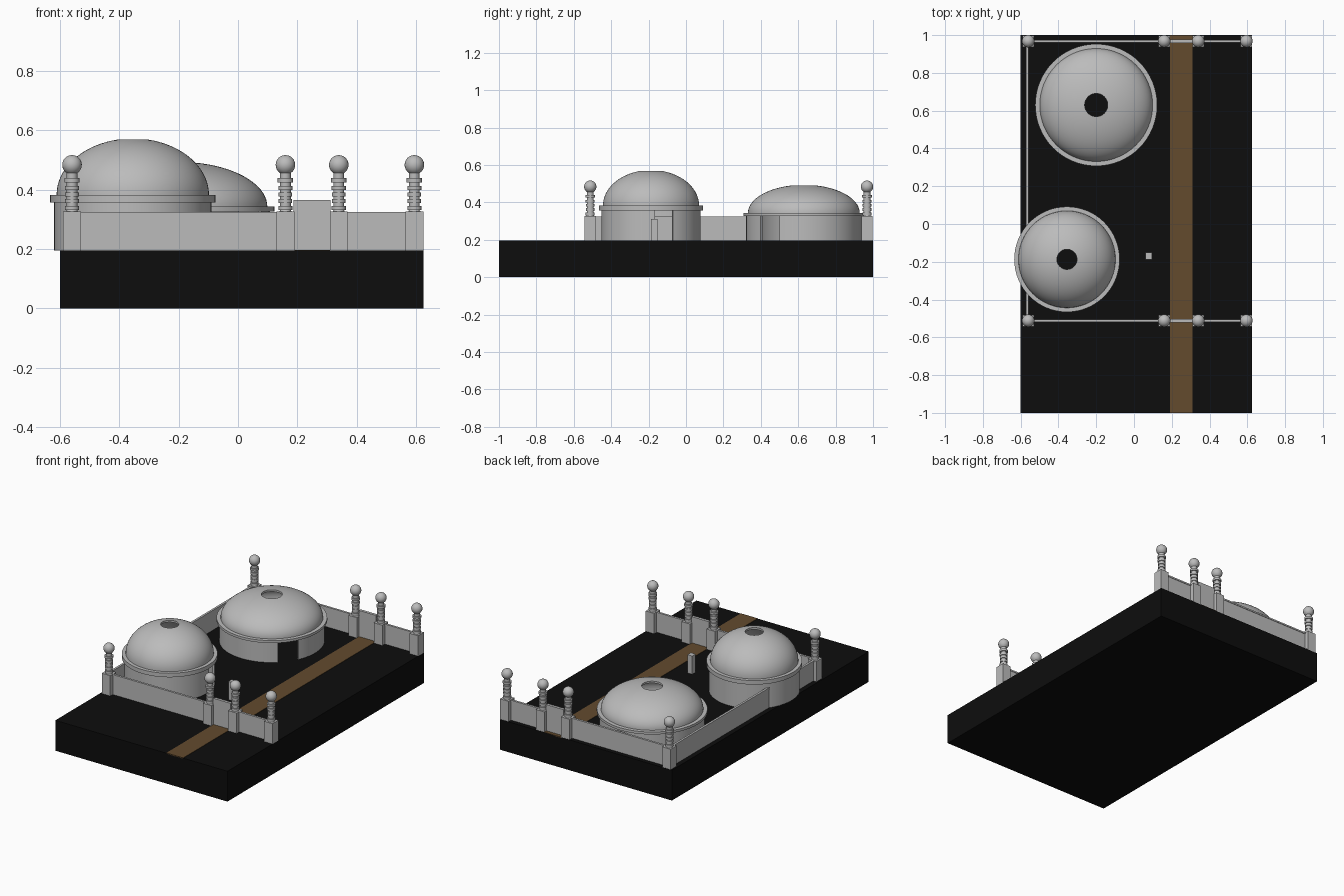
import bpy, bmesh, math
from math import sin, cos, pi, radians

if "Cube" in bpy.data.objects:
    bpy.data.objects.remove(bpy.data.objects["Cube"])


def material(name, rgb):
    m = bpy.data.materials.new(name)
    m.diffuse_color = (*rgb, 1)
    m.use_nodes = True
    m.node_tree.nodes["Principled BSDF"].inputs["Base Color"].default_value = m.diffuse_color
    return m


STONE = material("grey_stone", (0.5, 0.5, 0.5))
EARTH = material("black_ground", (0.004, 0.004, 0.004))
DIRT = material("brown_path", (0.125, 0.07, 0.027))
G = 0.195            # ground level
WALL_TOP = 0.326


def finish(bm, name, mat, smooth=False):
    bmesh.ops.remove_doubles(bm, verts=bm.verts, dist=1e-5)
    bmesh.ops.recalc_face_normals(bm, faces=bm.faces)
    me = bpy.data.meshes.new(name)
    bm.to_mesh(me)
    bm.free()
    me.materials.append(mat)
    ob = bpy.data.objects.new(name, me)
    bpy.context.collection.objects.link(ob)
    if smooth:
        bpy.ops.object.select_all(action='DESELECT')
        ob.select_set(True)
        bpy.context.view_layer.objects.active = ob
        bpy.ops.object.shade_smooth_by_angle(angle=radians(30))
    return ob


def box(name, x0, x1, y0, y1, z0, z1, mat=STONE):
    bm = bmesh.new()
    bmesh.ops.create_cube(bm, size=1)
    for v in bm.verts:
        v.co = ((x0 + x1) / 2 + v.co.x * (x1 - x0),
                (y0 + y1) / 2 + v.co.y * (y1 - y0),
                (z0 + z1) / 2 + v.co.z * (z1 - z0))
    return finish(bm, name, mat)


def lathe(name, profile, cx, cy, a0=0.0, a1=360.0, seg=64):
    """Turn a closed (radius, height) outline; a partial turn gets end caps."""
    bm = bmesh.new()
    full = abs(a1 - a0 - 360) < 1e-6
    rings = []
    for i in range(seg if full else seg + 1):
        a = radians(a0 + (a1 - a0) * i / seg)
        rings.append([bm.verts.new((r * cos(a), r * sin(a), z)) for r, z in profile])
    n = len(profile)
    for i in range(seg):
        p, q = rings[i], rings[(i + 1) % len(rings)]
        for j in range(n):
            k = (j + 1) % n
            bm.faces.new((p[j], q[j], q[k], p[k]))
    if not full:
        bm.faces.new(rings[0])
        bm.faces.new(rings[-1])
    ob = finish(bm, name, STONE, True)
    ob.location = (cx, cy, 0)
    return ob


def hut(name, cx, cy, r_drum, r_flange, r_dome, r_hole, zf0, zf1, ztop, door0, door1):
    t = 0.012
    # round wall with a doorway gap reaching up to the flange
    lathe(name + "_drum", [(r_drum - t, G), (r_drum, G), (r_drum, zf0), (r_drum - t, zf0)],
          cx, cy, door1, door0 + 360)
    # projecting ring
    lathe(name + "_flange", [(r_dome - t, zf0), (r_flange, zf0), (r_flange, zf1), (r_dome - t, zf1)], cx, cy)
    # hollow dome open at the crown
    end = math.acos(r_hole / r_dome)
    h = (ztop - zf1) / sin(end)
    steps = 18
    outer = [(r_dome * cos(end * i / steps), zf1 + h * sin(end * i / steps)) for i in range(steps + 1)]
    e2 = math.acos(r_hole / (r_dome - t))
    inner = [((r_dome - t) * cos(e2 * i / steps), zf1 + (h - t) * sin(e2 * i / steps))
             for i in range(steps, -1, -1)]
    lathe(name + "_dome", outer + inner, cx, cy)


# ground slab and path
box("ground", -0.6, 0.625, -1, 1, 0, G, EARTH)
box("path", 0.19, 0.31, -1, 1, G - 0.004, G + 0.002, DIRT)

# domed huts
hut("front_hut", -0.355, -0.187, 0.265, 0.279, 0.257, 0.053, 0.357, 0.383, 0.569, 4.5, 26)
hut("rear_hut", -0.2, 0.63, 0.308, 0.323, 0.299, 0.061, 0.327, 0.343, 0.491, -48.5, -25)

# turned pillar profile: stepped shaft and ball
pillar = [(0, WALL_TOP - 0.005), (0.024, WALL_TOP - 0.005)]
for z, r in ((0.338, 0.024), (0.362, 0.023), (0.384, 0.023), (0.406, 0.024), (0.432, 0.026)):
    pillar += [(0.018, z - 0.007), (r, z - 0.007), (r, z + 0.007), (0.018, z + 0.007)]
pillar += [(0.018, 0.457)]
pillar += [(0.033 * sin(a), 0.484 - 0.033 * cos(a))
           for a in [0.6 + (pi - 0.6) * i / 10 for i in range(11)]]

# fence rows at front and back
for side, y in (("front", -0.512), ("back", 0.968)):
    for i, x in enumerate((-0.56, 0.16, 0.34, 0.595)):
        box(f"{side}_post_{i}", x - 0.03, x + 0.03, y - 0.03, y + 0.03, G, WALL_TOP)
        lathe(f"{side}_pillar_{i}", pillar, x, y, seg=24)
    for label, x0, x1 in (("left", -0.56, 0.16), ("right", 0.34, 0.595)):
        box(f"{side}_{label}_wall", x0, x1, y - 0.004, y + 0.004, G, 0.318)
        box(f"{side}_{label}_wall_cap", x0, x1, y - 0.007, y + 0.007, 0.315, 0.325)
    box(f"{side}_gate", 0.188, 0.312, y - 0.009, y + 0.009, G, 0.365)

# side wall running through the front hut
box("side_wall", -0.569, -0.561, -0.51, 0.968, G, 0.318)
box("side_wall_cap", -0.572, -0.558, -0.51, 0.968, 0.315, 0.325)

# small standing stone near the front hut
box("standing_stone", 0.062, 0.096, -0.187, -0.152, G, 0.312)
